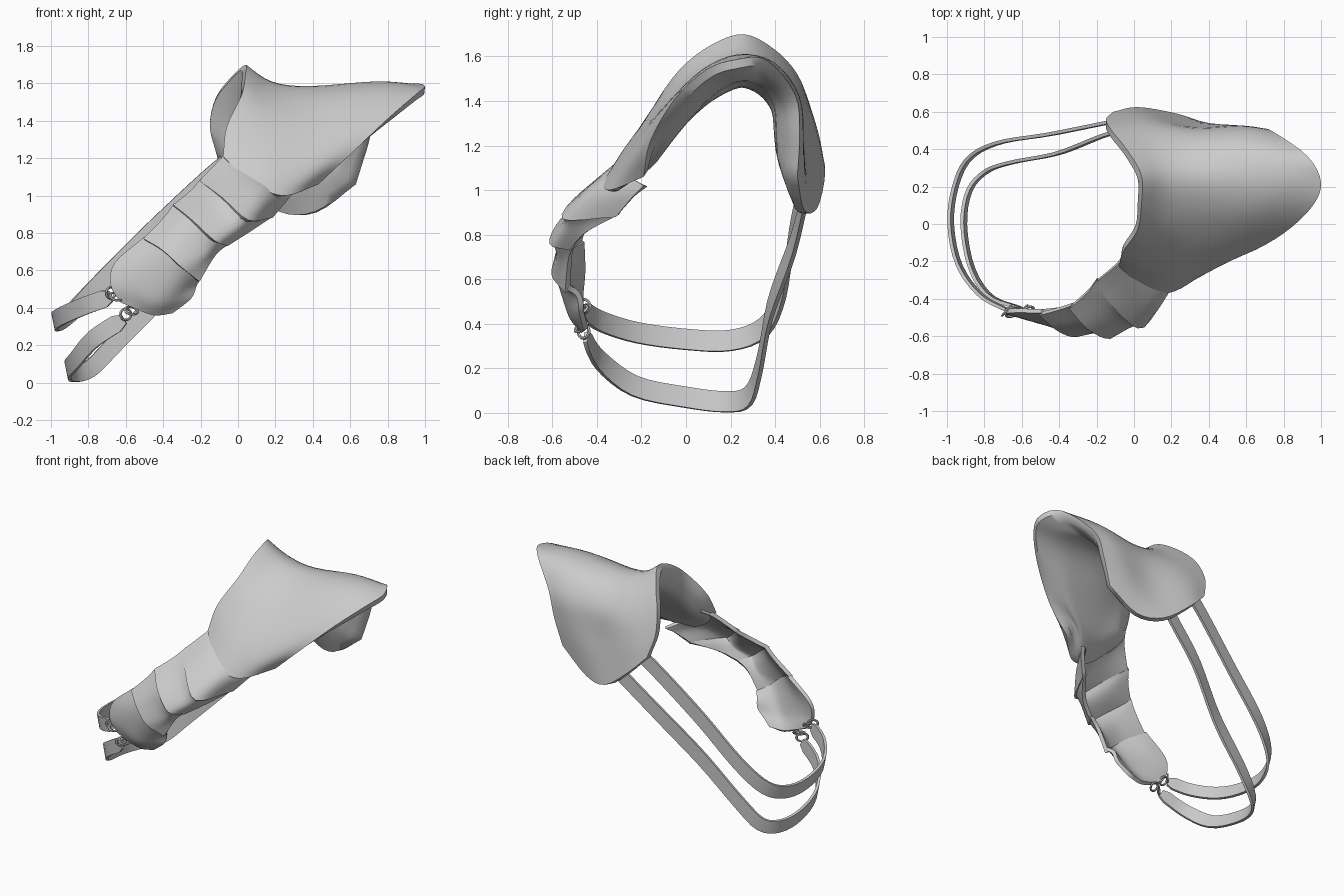
import bpy, bmesh, math
from mathutils import Vector, Matrix

if "Cube" in bpy.data.objects:
    bpy.data.objects.remove(bpy.data.objects["Cube"])

grey = bpy.data.materials.new("plain grey")
grey.diffuse_color = (0.6, 0.6, 0.6, 1)
grey.use_nodes = True
grey.node_tree.nodes["Principled BSDF"].inputs["Base Color"].default_value = grey.diffuse_color


def finish(name, bm, angle=50):
    bmesh.ops.recalc_face_normals(bm, faces=bm.faces[:])
    me = bpy.data.meshes.new(name)
    bm.to_mesh(me)
    bm.free()
    me.materials.append(grey)
    ob = bpy.data.objects.new(name, me)
    bpy.context.collection.objects.link(ob)
    bpy.ops.object.select_all(action='DESELECT')
    ob.select_set(True)
    bpy.context.view_layer.objects.active = ob
    bpy.ops.object.shade_smooth_by_angle(angle=math.radians(angle))
    return ob


def smooth_path(pts, n):
    """Catmull-Rom curve through the points, n steps per span."""
    p = [Vector(q) for q in pts]
    p = [2 * p[0] - p[1]] + p + [2 * p[-1] - p[-2]]
    out = []
    for i in range(1, len(p) - 2):
        a, b, c, d = p[i - 1:i + 3]
        for k in range(n):
            t = k / n
            out.append(0.5 * (2 * b + (c - a) * t + (2 * a - 5 * b + 4 * c - d) * t * t
                              + (3 * b - a - 3 * c + d) * t ** 3))
    return out + [p[-2]]


def sheet(name, rows, edge, middle, n=4):
    """Curved plate: surface through rows, thicker in the middle than at the rim."""
    rows = [smooth_path(r, n) for r in rows]
    cols = [smooth_path(c, n) for c in zip(*rows)]
    g = [list(r) for r in zip(*cols)]
    R, C = len(g), len(g[0])
    bm = bmesh.new()
    top, low = [], []
    for i in range(R):
        ta, tb = [], []
        for j in range(C):
            du = g[min(i + 1, R - 1)][j] - g[max(i - 1, 0)][j]
            dv = g[i][min(j + 1, C - 1)] - g[i][max(j - 1, 0)]
            rim = min(i, R - 1 - i, j, C - 1 - j)
            t = edge + (middle - edge) * math.sin(min(1, rim / 4) * math.pi / 2)
            ta.append(bm.verts.new(g[i][j]))
            tb.append(bm.verts.new(g[i][j] - dv.cross(du).normalized() * t))
        top.append(ta)
        low.append(tb)
    for i in range(R - 1):
        for j in range(C - 1):
            for s in (top, low):
                bm.faces.new((s[i][j], s[i + 1][j], s[i + 1][j + 1], s[i][j + 1]))
    ring = [(0, j) for j in range(C)] + [(i, C - 1) for i in range(1, R)]
    ring += [(R - 1, j) for j in range(C - 2, -1, -1)] + [(i, 0) for i in range(R - 2, 0, -1)]
    for (a, b), (c, d) in zip(ring, ring[1:] + ring[:1]):
        bm.faces.new((top[a][b], top[c][d], low[c][d], low[a][b]))
    return finish(name, bm)


# Shoulder shell: arch sections from front hem over the top to back hem
shell = [
    [(-.08, -.23, 1.21), (0, -.3, 1.13), (.12, -.37, 1.04), (.26, -.34, 1.0), (.43, -.19, 1.06)],
    [(-.06, -.15, 1.37), (.06, -.21, 1.28), (.2, -.25, 1.22), (.4, -.24, 1.18), (.6, -.16, 1.22)],
    [(.02, -.03, 1.54), (.13, -.07, 1.45), (.3, -.08, 1.4), (.55, -.1, 1.37), (.8, -.05, 1.41)],
    [(.04, .11, 1.65), (.17, .09, 1.56), (.35, .09, 1.53), (.65, .07, 1.54), (.95, .09, 1.54)],
    [(.04, .26, 1.7), (.18, .25, 1.61), (.38, .25, 1.585), (.75, .24, 1.61), (1.0, .22, 1.585)],
    [(-.04, .4, 1.63), (.15, .39, 1.56), (.35, .4, 1.53), (.65, .4, 1.57), (.93, .36, 1.585)],
    [(-.12, .5, 1.52), (.08, .52, 1.43), (.33, .5, 1.4), (.6, .51, 1.42), (.75, .49, 1.43)],
    [(-.15, .56, 1.37), (.04, .59, 1.25), (.3, .53, 1.2), (.52, .53, 1.2), (.69, .51, 1.25)],
    [(-.11, .6, 1.21), (.02, .625, 1.08), (.23, .59, .92), (.42, .53, .91), (.63, .5, 1.06)],
]
sheet("shoulder_shell", shell, .04, .125)

# Upper arm plates: sections from the shell down to the rounded tip
arm = [
    [(-.03, -.14, 1.26), (.08, -.24, 1.16), (.2, -.27, 1.08), (.3, -.19, 1.02)],
    [(-.09, -.22, 1.2), (.02, -.34, 1.1), (.14, -.42, 1.0), (.26, -.24, .97)],
    [(-.2, -.3, 1.09), (-.08, -.46, 1.0), (.06, -.54, .88), (.19, -.3, .89)],
    [(-.25, -.37, 1.03), (-.13, -.49, .94), (-.01, -.55, .84), (.07, -.45, .81)],
    [(-.34, -.44, .96), (-.24, -.55, .88), (-.12, -.6, .77), (-.05, -.51, .74)],
    [(-.4, -.46, .88), (-.3, -.56, .81), (-.18, -.58, .7), (-.12, -.53, .68)],
    [(-.5, -.475, .78), (-.4, -.56, .72), (-.3, -.59, .63), (-.2, -.53, .55)],
    [(-.66, -.475, .64), (-.52, -.53, .58), (-.36, -.55, .5), (-.22, -.49, .52)],
    [(-.68, -.485, .52), (-.56, -.51, .48), (-.42, -.52, .42), (-.25, -.48, .45)],
    [(-.63, -.475, .43), (-.56, -.48, .4), (-.45, -.47, .36), (-.35, -.46, .37)],
]
for k, (a, b) in enumerate([(0, 2), (2, 4), (4, 6), (6, 9)]):
    rows = [list(r) for r in arm[a:b + 1]]
    if b < 9:  # raised lower lip overlapping the next plate
        rows[-1] = [(x - .006, y - .014, z - .01) for x, y, z in rows[-1]]
    sheet("arm_plate_%d" % (k + 1), rows, -.025, -.035)


def strap(name, pts, half=.047, thick=.009):
    """Flat band swept along a path, standing on its edge."""
    p = smooth_path(pts, 4)
    bm = bmesh.new()
    prev = None
    for i, q in enumerate(p):
        t = (p[min(i + 1, len(p) - 1)] - p[max(i - 1, 0)]).normalized()
        w = Vector((-.2, 0, 1))
        w = (w - t * w.dot(t)).normalized()
        n = t.cross(w)
        h = half * (.6 if i == 0 else 1)
        cur = [bm.verts.new(q + w * h * a + n * thick * b)
               for a, b in ((-1, -1), (1, -1), (1, 1), (-1, 1))]
        if prev:
            for k in range(4):
                bm.faces.new((prev[k], prev[k - 1], cur[k - 1], cur[k]))
        else:
            bm.faces.new(cur)
        prev = cur
    bm.faces.new(prev)
    finish(name, bm)


# Two straps looping round the arm to the back hem
strap("upper_strap", [(-.68, -.46, .46), (-.82, -.38, .41), (-.935, -.22, .36), (-.98, 0, .33),
                      (-.955, .2, .325), (-.88, .35, .385), (-.72, .435, .55), (-.45, .48, .82),
                      (-.15, .54, 1.1), (0, .57, 1.22)])
strap("lower_strap", [(-.61, -.45, .34), (-.77, -.385, .235), (-.87, -.23, .12), (-.91, 0, .07),
                      (-.88, .18, .05), (-.79, .28, .075), (-.65, .33, .215), (-.4, .38, .47),
                      (-.14, .48, .75), (.08, .53, .95), (.18, .55, 1.04)])


def link(name, loc, rot, major=.03, minor=.007):
    """Small metal ring."""
    bm = bmesh.new()
    A, B = 16, 6
    v = [[bm.verts.new(((major + minor * math.cos(b * math.tau / B)) * math.cos(a * math.tau / A) * 1.25,
                        (major + minor * math.cos(b * math.tau / B)) * math.sin(a * math.tau / A),
                        minor * math.sin(b * math.tau / B))) for b in range(B)] for a in range(A)]
    for a in range(A):
        for b in range(B):
            bm.faces.new((v[a - 1][b - 1], v[a][b - 1], v[a][b], v[a - 1][b]))
    m = Matrix.Translation(loc)
    for ang, ax in zip(rot, "XYZ"):
        m = m @ Matrix.Rotation(math.radians(ang), 4, ax)
    bm.transform(m)
    finish(name, bm)


# Links joining the straps to the arm plate tip
link("upper_link_outer", (-.68, -.46, .48), (90, 50, 0))
link("upper_link_inner", (-.65, -.47, .46), (40, 20, 30))
link("lower_link_outer", (-.60, -.46, .365), (90, 40, 0))
link("lower_link_inner", (-.57, -.47, .385), (40, 20, 30))
